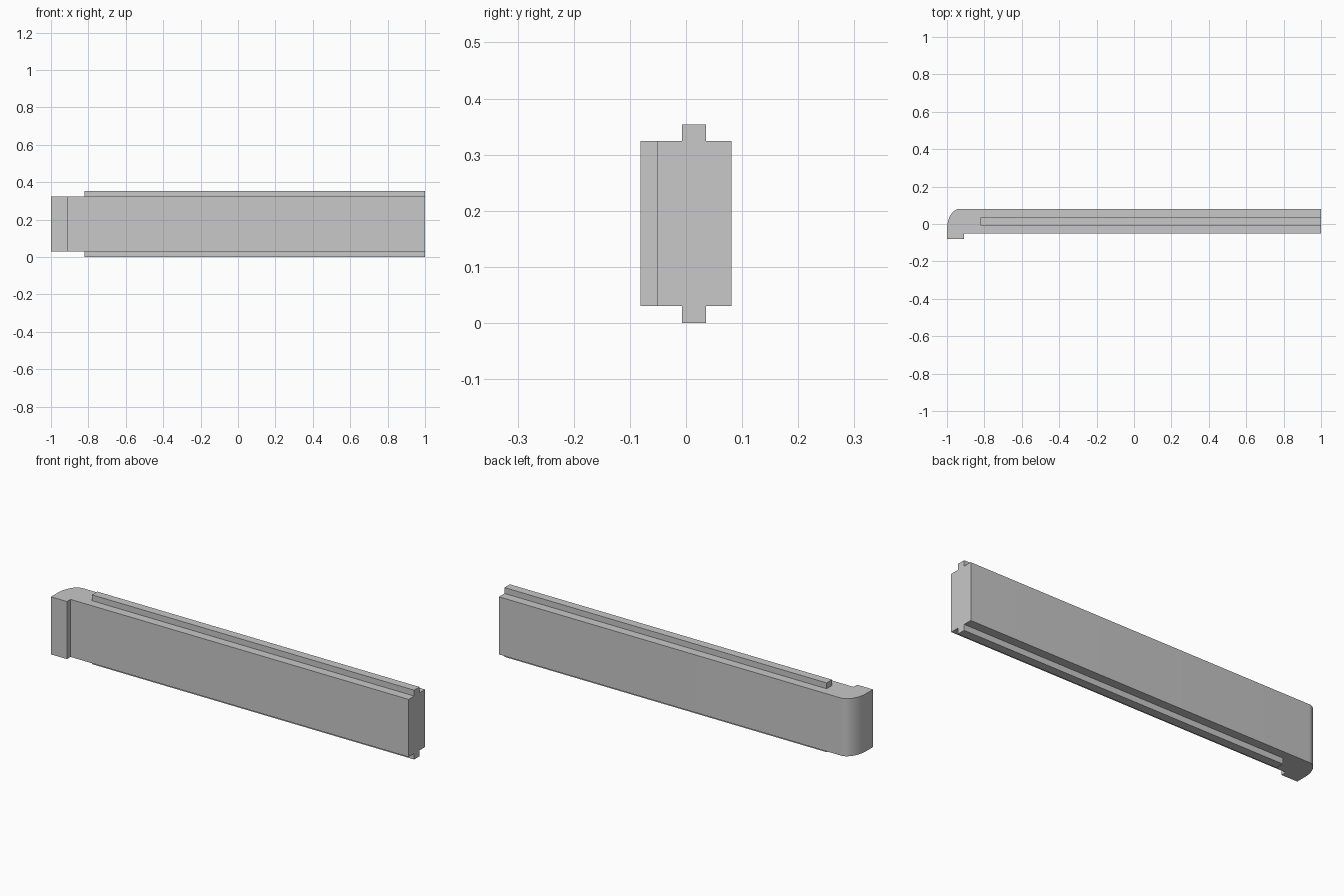
import bpy, bmesh, math

cube = bpy.data.objects.get("Cube")
if cube:
    bpy.data.objects.remove(cube)

grey = bpy.data.materials.new("light grey")
grey.use_nodes = True
colour = (0.578, 0.578, 0.578, 1)
grey.diffuse_color = colour
grey.node_tree.nodes["Principled BSDF"].inputs["Base Color"].default_value = colour


def prism(name, outline, z0, z1):
    """Extrude a counter-clockwise plan outline from z0 up to z1."""
    bm = bmesh.new()
    base = bm.faces.new([bm.verts.new((x, y, z0)) for x, y in outline])
    top = bmesh.ops.extrude_face_region(bm, geom=[base], use_keep_orig=True)["geom"]
    for v in top:
        if isinstance(v, bmesh.types.BMVert):
            v.co.z = z1
    bmesh.ops.recalc_face_normals(bm, faces=bm.faces)
    mesh = bpy.data.meshes.new(name)
    bm.to_mesh(mesh)
    bm.free()
    mesh.materials.append(grey)
    obj = bpy.data.objects.new(name, mesh)
    bpy.context.collection.objects.link(obj)
    return obj


# Panel with a front lip and a rounded back corner at its right end
back, front, lip = 0.081, -0.052, -0.081
rx, ry, steps = 0.068, 0.11, 16
corner = [(-1 + rx - rx * math.sin(a), back - ry + ry * math.cos(a))
          for a in (i / steps * math.pi / 2 for i in range(steps + 1))]
outline = [(-1, lip), (-0.91, lip), (-0.91, front), (1, front), (1, back)] + corner
panel = prism("panel", outline, 0.03, 0.324)

bpy.ops.object.select_all(action="DESELECT")
panel.select_set(True)
bpy.context.view_layer.objects.active = panel
bpy.ops.object.shade_smooth_by_angle(angle=math.radians(30))

# Sliding tongues along the top and bottom edges
tongue = [(-0.82, -0.007), (1, -0.007), (1, 0.036), (-0.82, 0.036)]
prism("top_tongue", tongue, 0.324, 0.354)
prism("bottom_tongue", tongue, 0, 0.03)
